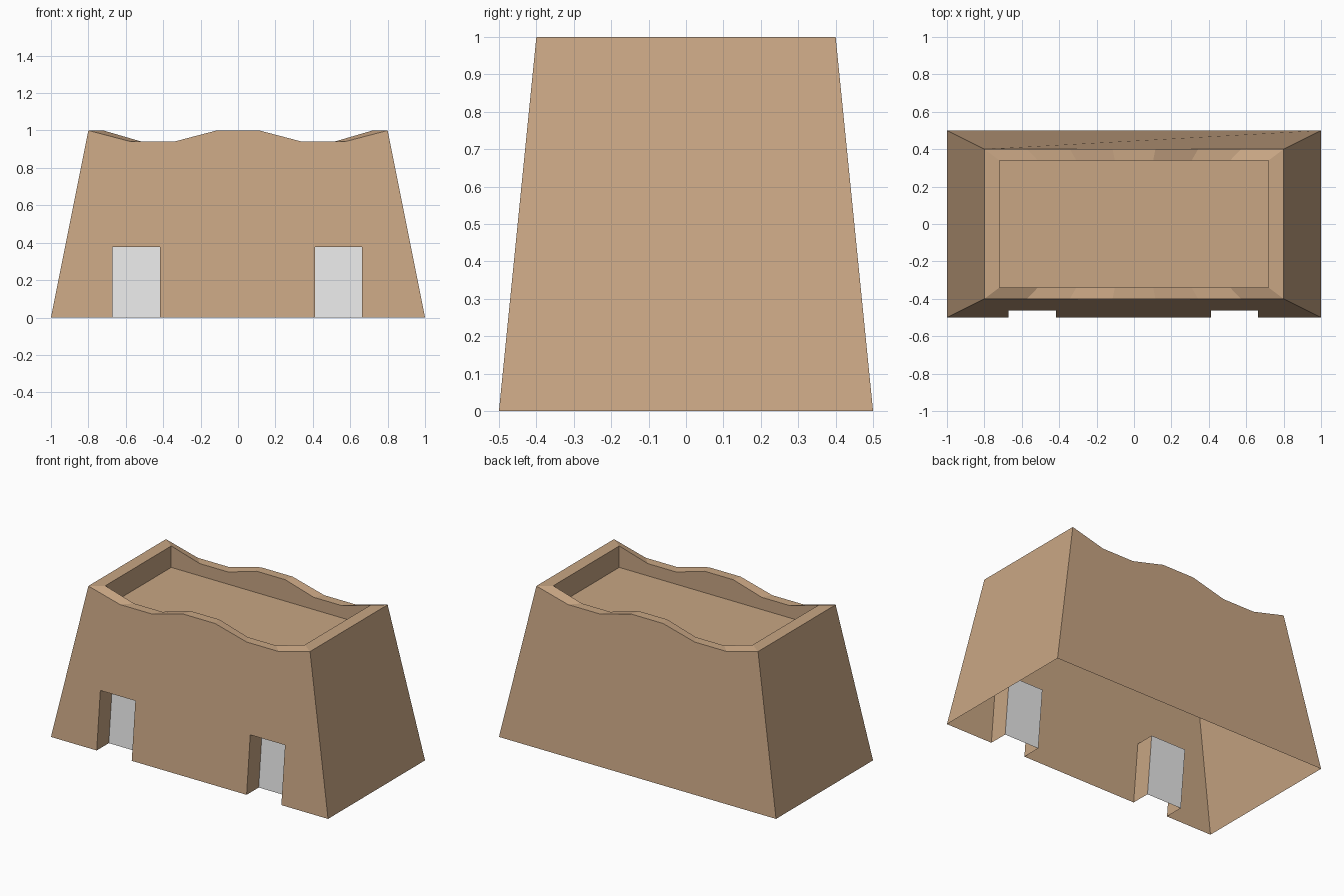
import bpy
import bmesh
from mathutils import Vector

cube = bpy.data.objects.get("Cube")
if cube:
    bpy.data.objects.remove(cube, do_unlink=True)


def material(name, rgb):
    mat = bpy.data.materials.new(name)
    mat.use_nodes = True
    color = (*rgb, 1.0)
    mat.diffuse_color = color
    mat.node_tree.nodes["Principled BSDF"].inputs["Base Color"].default_value = color
    return mat


CLAY = material("clay", (0.58, 0.38, 0.23))
WHITE = material("door_white", (0.8, 0.8, 0.8))


def build(name, faces, mat):
    """Make an object from (points, facing direction) pairs."""
    bm = bmesh.new()
    for points, facing in faces:
        face = bm.faces.new([bm.verts.new(p) for p in points])
        face.normal_update()
        if face.normal.dot(Vector(facing)) < 0:
            face.normal_flip()
    bmesh.ops.remove_doubles(bm, verts=bm.verts, dist=0.0005)
    mesh = bpy.data.meshes.new(name)
    bm.to_mesh(mesh)
    bm.free()
    mesh.materials.append(mat)
    obj = bpy.data.objects.new(name, mesh)
    bpy.context.collection.objects.link(obj)
    return obj


HEIGHTS = (1, 0.94, 0.94, 1, 1, 0.94, 0.94, 1)
ROOF_Z, DOOR_H, DEPTH = 0.86, 0.377, 0.125
DOORS = {"right": (-0.67, -0.417), "left": (0.412, 0.663)}
UP = (0, 0, 1)


def front_y(z):
    return -0.5 + 0.1 * z


def wavy_edge(half_x, y):
    last = len(HEIGHTS) - 1
    return [(half_x * (2 * i / last - 1), y, z) for i, z in enumerate(HEIGHTS)]


# Sloped outer walls, with door openings in the front
front = [(-1, -0.5, 0)]
for x0, x1 in DOORS.values():
    front += [(x, front_y(z), z) for x, z in
              ((x0, 0), (x0, DOOR_H), (x1, DOOR_H), (x1, 0))]
front += [(1, -0.5, 0)] + wavy_edge(0.8, -0.4)[::-1]
back = [(-1, 0.5, 0), (1, 0.5, 0)] + wavy_edge(0.8, 0.4)[::-1]
walls = [(front, (0, -1, 0)), (back, (0, 1, 0))]
for s in (-1, 1):
    walls.append(([(s, -0.5, 0), (s, 0.5, 0), (s * 0.8, 0.4, 1), (s * 0.8, -0.4, 1)],
                  (s, 0, 0)))
build("outer_walls", walls, CLAY)

# Wavy parapet rim and its inner faces
rim = []
for s in (-1, 1):
    outer, inner = wavy_edge(0.8, s * 0.4), wavy_edge(0.72, s * 0.34)
    for i in range(len(HEIGHTS) - 1):
        a, b = inner[i], inner[i + 1]
        rim.append(([outer[i], outer[i + 1], b, a], UP))
        rim.append(([a, b, (b[0], b[1], ROOF_Z), (a[0], a[1], ROOF_Z)], (0, -s, 0)))
    x = s * 0.72
    rim.append(([(s * 0.8, -0.4, 1), (s * 0.8, 0.4, 1), (x, 0.34, 1), (x, -0.34, 1)], UP))
    rim.append(([(x, -0.34, 1), (x, 0.34, 1), (x, 0.34, ROOF_Z), (x, -0.34, ROOF_Z)],
                (-s, 0, 0)))
build("parapet", rim, CLAY)

# Flat sunken roof
build("roof", [([(-0.72, -0.34, ROOF_Z), (0.72, -0.34, ROOF_Z),
                 (0.72, 0.34, ROOF_Z), (-0.72, 0.34, ROOF_Z)], UP)], CLAY)

# Recessed doorways and door panels that lean with the wall
for side, (x0, x1) in DOORS.items():
    y0, y1 = front_y(0), front_y(DOOR_H)
    frame = [([(x, y0, 0), (x, y1, DOOR_H), (x, y1 + DEPTH, DOOR_H), (x, y0 + DEPTH, 0)],
              (d, 0, 0)) for x, d in ((x0, 1), (x1, -1))]
    frame.append(([(x0, y1, DOOR_H), (x1, y1, DOOR_H),
                   (x1, y1 + DEPTH, DOOR_H), (x0, y1 + DEPTH, DOOR_H)], (0, 0, -1)))
    build(side + "_door_frame", frame, CLAY)
    build(side + "_door_panel", [([(x0, y0 + DEPTH, 0), (x1, y0 + DEPTH, 0),
                                   (x1, y1 + DEPTH, DOOR_H), (x0, y1 + DEPTH, DOOR_H)],
                                  (0, -1, 0))], WHITE)
